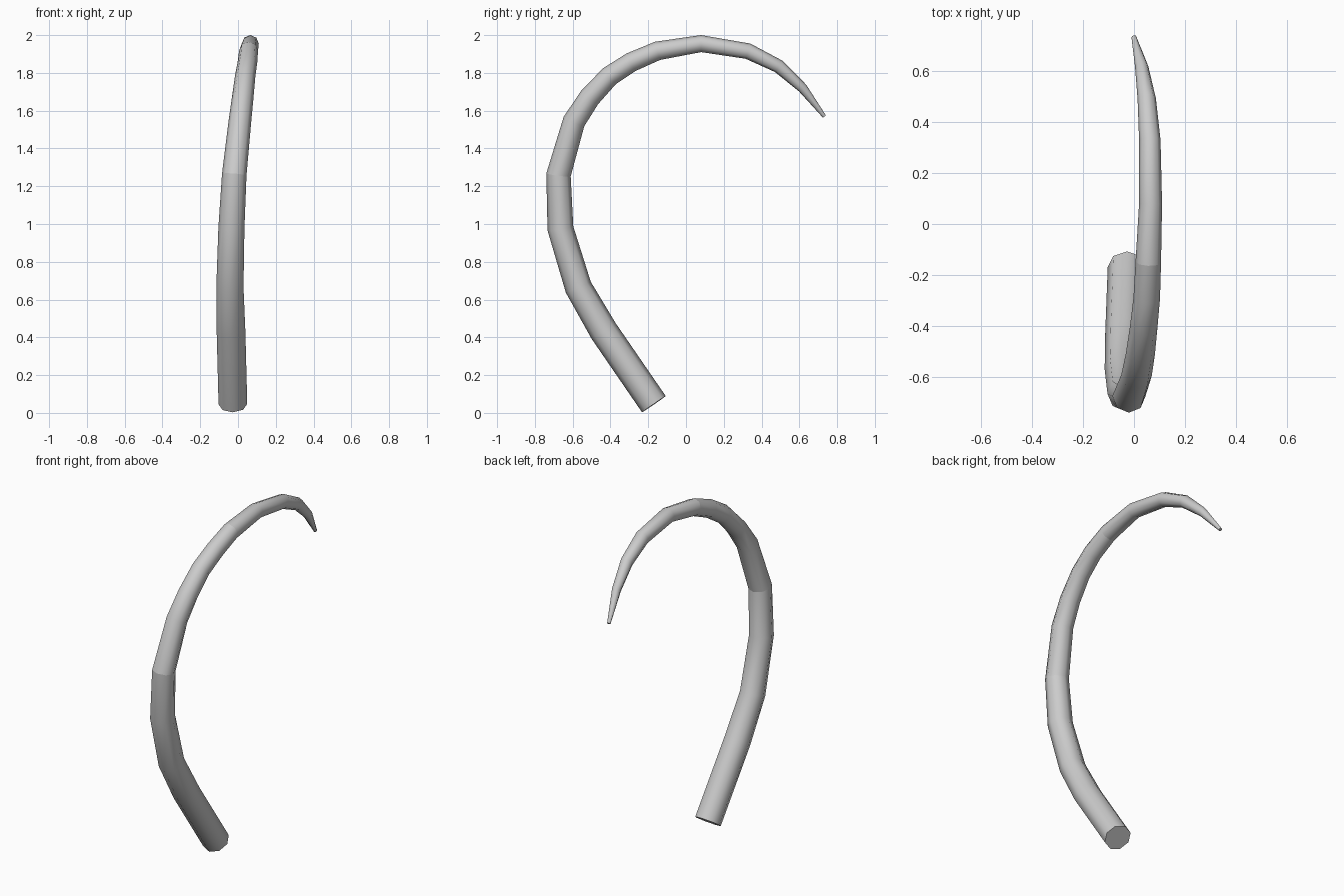
import bpy, bmesh, math
from mathutils import Vector

if "Cube" in bpy.data.objects:
    bpy.data.objects.remove(bpy.data.objects["Cube"])

SIDES = 8
SHARP_RINGS = (4, 9)          # visible shading breaks along the tusk
# centreline x, y, z and radius, from thick root to tip
PATH = [
    (-0.027, -0.170, 0.046, 0.076), (-0.037, -0.435, 0.432, 0.076),
    (-0.043, -0.570, 0.665, 0.072), (-0.035, -0.665, 0.977, 0.069),
    (-0.020, -0.675, 1.260, 0.065), (0.010, -0.593, 1.543, 0.060),
    (0.025, -0.510, 1.670, 0.057), (0.038, -0.405, 1.783, 0.054),
    (0.050, -0.290, 1.857, 0.052), (0.056, -0.150, 1.917, 0.050),
    (0.065, 0.080, 1.955, 0.045), (0.062, 0.328, 1.915, 0.042),
    (0.050, 0.490, 1.835, 0.036), (0.030, 0.617, 1.720, 0.026),
    (0.000, 0.732, 1.570, 0.010),
]


def ring_frame(i):
    """Two axes spanning the plane across the path at point i."""
    pts = [Vector(p[:3]) for p in PATH]
    t = Vector()
    if i > 0:
        t += (pts[i] - pts[i - 1]).normalized()
    if i < len(pts) - 1:
        t += (pts[i + 1] - pts[i]).normalized()
    t.normalize()
    u = Vector((1, 0, 0))
    u = (u - t * u.dot(t)).normalized()
    return u, t.cross(u)


# curved tusk: octagonal rings swept along the path
bm = bmesh.new()
rings = []
for i, (x, y, z, r) in enumerate(PATH):
    u, v = ring_frame(i)
    angles = [2 * math.pi * k / SIDES for k in range(SIDES)]
    rings.append([bm.verts.new(Vector((x, y, z)) + r * (math.cos(a) * u + math.sin(a) * v))
                  for a in angles])
for a, b in zip(rings, rings[1:]):
    for k in range(SIDES):
        n = (k + 1) % SIDES
        bm.faces.new((a[k], a[n], b[n], b[k])).smooth = True

# end caps
bm.faces.new(rings[0][::-1])
bm.faces.new(rings[-1])
bmesh.ops.recalc_face_normals(bm, faces=bm.faces)

# sharp rings, including both cap rims
for i in (0, *SHARP_RINGS, len(rings) - 1):
    for k in range(SIDES):
        bm.edges.get((rings[i][k], rings[i][(k + 1) % SIDES])).smooth = False

mesh = bpy.data.meshes.new("tusk")
bm.to_mesh(mesh)
bm.free()
bpy.context.collection.objects.link(bpy.data.objects.new("tusk", mesh))
